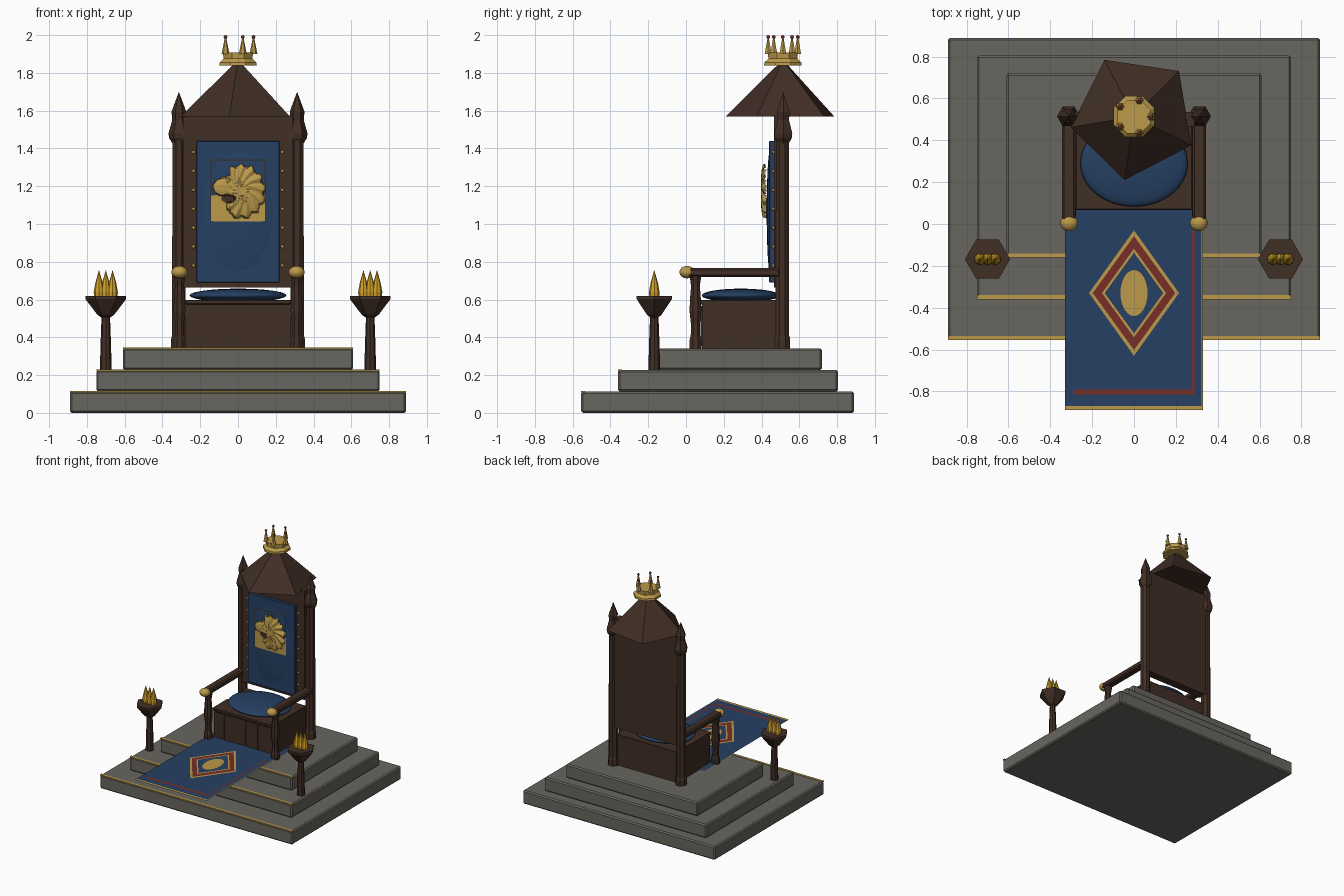
import bpy, bmesh, math
from math import sin, cos, pi, radians

if "Cube" in bpy.data.objects:
    bpy.data.objects.remove(bpy.data.objects["Cube"])


def mat(name, r, g, b):
    m = bpy.data.materials.new(name)
    m.diffuse_color = [((c / 255 + 0.055) / 1.055) ** 2.4 for c in (r, g, b)] + [1]
    m.use_nodes = True
    m.node_tree.nodes["Principled BSDF"].inputs["Base Color"].default_value = m.diffuse_color
    return m


STONE = mat("grey stone", 104, 102, 95)
WOOD = mat("dark wood", 65, 46, 37)
BLUE = mat("royal blue cloth", 38, 64, 99)
GOLD = mat("gold", 187, 154, 74)
RED = mat("deep red", 118, 46, 38)
FLAME = mat("flame yellow", 208, 160, 40)


def finish(name, bm, m, smooth=False):
    me = bpy.data.meshes.new(name)
    bm.to_mesh(me)
    bm.free()
    me.materials.append(m)
    ob = bpy.data.objects.new(name, me)
    bpy.context.collection.objects.link(ob)
    for p in me.polygons:
        p.use_smooth = smooth
    return ob


def box(name, x0, x1, y0, y1, z0, z1, m, bevel=0):
    bm = bmesh.new()
    bmesh.ops.create_cube(bm, size=1)
    for v in bm.verts:
        v.co = ((x0 + x1) / 2 + v.co.x * (x1 - x0), (y0 + y1) / 2 + v.co.y * (y1 - y0),
                (z0 + z1) / 2 + v.co.z * (z1 - z0))
    if bevel:
        bmesh.ops.bevel(bm, geom=bm.edges[:], offset=bevel, segments=1, affect='EDGES')
    return finish(name, bm, m)


def lathe(name, x, y, profile, n, m, rot=0.0, smooth=False, sy=1.0):
    """Revolve (radius, z) points around a vertical axis."""
    bm = bmesh.new()
    rings = []
    for r, z in profile:
        if r == 0:
            rings.append([bm.verts.new((x, y, z))] * n)
        else:
            rings.append([bm.verts.new((x + r * cos(rot + 2 * pi * i / n),
                                        y + sy * r * sin(rot + 2 * pi * i / n), z)) for i in range(n)])
    for a, b in zip(rings, rings[1:]):
        for i in range(n):
            j = (i + 1) % n
            vs = list(dict.fromkeys([a[i], a[j], b[j], b[i]]))
            if len(vs) > 2:
                bm.faces.new(vs)
    for ring, flip in ((rings[0], True), (rings[-1], False)):
        if ring[0] is not ring[1]:
            bm.faces.new(ring[::-1] if flip else ring)
    bmesh.ops.recalc_face_normals(bm, faces=bm.faces[:])
    return finish(name, bm, m, smooth)


def ball(name, c, r, m, seg=16, rings=10, smooth=True):
    bm = bmesh.new()
    bmesh.ops.create_uvsphere(bm, u_segments=seg, v_segments=rings, radius=1)
    for v in bm.verts:
        v.co = [c[i] + v.co[i] * r[i] for i in range(3)]
    return finish(name, bm, m, smooth)


def sheet(name, pts, z, m):
    bm = bmesh.new()
    bm.faces.new([bm.verts.new((x, y, z)) for x, y in pts])
    return finish(name, bm, m)


def rect(x0, x1, y0, y1):
    return [(x0, y0), (x1, y0), (x1, y1), (x0, y1)]


def oval(cy, rx, ry, n):
    return [(rx * cos(2 * pi * i / n), cy + ry * sin(2 * pi * i / n)) for i in range(n)]


# stepped dais with gold edge trims
for i, (hx, y0, y1, z0, z1) in enumerate([(0.89, -0.555, 0.89, 0, 0.113), (0.75, -0.36, 0.805, 0.113, 0.227),
                                          (0.61, -0.16, 0.72, 0.227, 0.342)]):
    box(f"step_{i+1}", -hx, hx, y0, y1, z0, z1, STONE, 0.01)
    box(f"step_trim_{i+1}", -hx, hx, y0, y0 + 0.02, z1 - 0.004, z1 + 0.003, GOLD)

# flat carpet with border lines and diamond motif
Z = 0.35
sheet("carpet", rect(-0.33, 0.33, -0.89, 0.23), Z, BLUE)
sheet("carpet_front_edge", rect(-0.33, 0.33, -0.89, -0.87), Z + 0.001, GOLD)
sheet("carpet_side_edge", rect(0.322, 0.328, -0.87, 0.1), Z + 0.001, GOLD)
sheet("carpet_front_line", rect(-0.29, 0.29, -0.815, -0.79), Z + 0.001, RED)
sheet("carpet_side_line", rect(0.278, 0.29, -0.79, -0.03), Z + 0.001, RED)
for i, (rx, ry, n, m) in enumerate([(0.215, 0.30, 4, GOLD), (0.197, 0.272, 4, RED), (0.153, 0.212, 4, GOLD),
                                    (0.14, 0.193, 4, BLUE), (0.065, 0.11, 24, GOLD)]):
    sheet(f"carpet_motif_{i+1}", oval(-0.33, rx, ry, n), Z + 0.001 * (i + 1), m)

# seat box with front panels
box("seat_box", -0.28, 0.28, 0.085, 0.51, 0.342, 0.58, WOOD)
box("seat_rail", -0.28, 0.28, 0.068, 0.51, 0.575, 0.598, WOOD, 0.004)
for i, (a, b) in enumerate([(-0.26, -0.185), (-0.18, 0.015), (0.02, 0.125), (0.13, 0.265)]):
    box(f"seat_front_panel_{i+1}", a, b, 0.078, 0.09, 0.355, 0.565, WOOD)
ball("seat_cushion", (0, 0.29, 0.622), (0.257, 0.207, 0.036), BLUE, 32, 12)

# back rest
box("back_panel", -0.29, 0.29, 0.465, 0.535, 0.665, 1.575, WOOD)
box("back_cloth", -0.22, 0.22, 0.44, 0.47, 0.69, 1.44, BLUE, 0.004)
ball("back_cushion", (0, 0.448, 1.065), (0.197, 0.021, 0.34), BLUE, 32, 16)

for side in (-1, 1):
    s = "left" if side < 0 else "right"
    # back posts with pinnacles
    lathe(f"{s}_back_post", side * 0.313, 0.51, [(0.045, 0.342), (0.045, 0.39), (0.039, 0.41), (0.037, 1.44)],
          8, WOOD, pi / 8)
    lathe(f"{s}_pinnacle", side * 0.313, 0.515,
          [(0.036, 1.43), (0.052, 1.455), (0.055, 1.48), (0.035, 1.55), (0.039, 1.595), (0, 1.70)], 6, WOOD)
    # turned front leg, arm rest and knob
    lathe(f"{s}_front_leg", side * 0.31, 0.05,
          [(0.035, 0.342), (0.035, 0.38), (0.027, 0.41), (0.026, 0.47), (0.034, 0.54), (0.03, 0.62),
           (0.025, 0.67), (0.033, 0.725)], 8, WOOD, pi / 8)
    xa = side * 0.312
    box(f"{s}_arm", xa - 0.033, xa + 0.033, 0.0, 0.5, 0.72, 0.766, WOOD, 0.01)
    ball(f"{s}_arm_knob", (side * 0.31, 0.005, 0.745), (0.043, 0.04, 0.033), GOLD, 12, 8)
    # gold nails beside the cloth
    for k in range(7):
        ball(f"{s}_nail_{k+1}", (side * 0.235, 0.463, 0.78 + 0.1 * k), (0.009, 0.009, 0.009), GOLD, 8, 6)
    # fire bowl on a stand
    x, y = side * 0.70, -0.168
    lathe(f"{s}_torch_stem", x, y, [(0.031, 0.227), (0.028, 0.36), (0.022, 0.52)], 8, WOOD)
    lathe(f"{s}_torch_bowl", x, y, [(0.024, 0.505), (0.045, 0.52), (0.108, 0.603), (0.108, 0.618)], 6, WOOD)
    for k, dx in enumerate((-0.036, 0, 0.036)):
        lathe(f"{s}_flame_{k+1}", x + dx, y, [(0.026, 0.615), (0.028, 0.64), (0.019, 0.69), (0, 0.757)],
              8, FLAME)

# five sided roof
lathe("roof", 0, 0.513, [(0.306, 1.57), (0, 1.87)], 5, WOOD, radians(-98.5))

# crown with spikes and jewels
lathe("crown_band", 0, 0.513, [(0.108, 1.838), (0.106, 1.855), (0.083, 1.875), (0.086, 1.908)], 8, GOLD, pi / 8)
for k in range(5):
    a = 2 * pi * k / 5
    px, py = 0.082 * cos(a), 0.513 + 0.082 * sin(a)
    lathe(f"crown_spike_{k+1}", px, py, [(0.021, 1.9), (0.003, 1.99)], 6, GOLD)
    ball(f"crown_jewel_{k+1}", (px, py, 1.99), (0.01, 0.01, 0.01), RED, 8, 6)

# gold relief of a maned beast's head, facing left
N = 56


def head(u, v):
    """Relief height: ridged mane, snout and brow; 0 outside."""
    du, dv = u - 0.12, v + 0.02
    r, a = math.hypot(du, dv), math.atan2(dv, du)
    edge = 0.84 + 0.05 * sin(13 * a)
    if u < -0.3:
        edge -= 0.12
    h = 0.0
    if r < edge:
        h = 0.35 + 0.65 * math.sqrt(1 - (r / edge) ** 2) + 0.14 * sin(13 * a + 9 * r) * min(1, 2 * r)
    snout = 1 - ((u + 0.5) / 0.42) ** 2 - ((v - 0.12) / 0.3) ** 2
    if snout > 0:
        h = max(h, 0.45 + 0.5 * math.sqrt(snout))
    if ((u + 0.42) / 0.34) ** 2 + ((v + 0.27) / 0.13) ** 2 < 1:  # open mouth
        h = min(h, 0.12)
    if (u + 0.36) ** 2 + (v - 0.36) ** 2 < 0.006:  # eye
        h -= 0.25
    return h


bm = bmesh.new()
grid = [[None] * (N + 1) for _ in range(N + 1)]
for i in range(N + 1):
    for j in range(N + 1):
        u, v = 2 * i / N - 1, 2 * j / N - 1
        grid[i][j] = bm.verts.new((0.145 * u, 0.425 - 0.027 * head(u, v), 1.177 + 0.165 * v))
for i in range(N):
    for j in range(N):
        u, v = (2 * i + 1) / N - 1, (2 * j + 1) / N - 1
        h = head(u, v)
        # cloth shows through above the head, dark wood tone inside the mouth
        if h == 0 and v > -0.15 and v < 0.95 and abs(u) < 0.97:
            continue
        f = bm.faces.new([grid[i][j], grid[i + 1][j], grid[i + 1][j + 1], grid[i][j + 1]])
        f.material_index = 1 if 0 < h < 0.13 else 0
bmesh.ops.delete(bm, geom=[v for v in bm.verts if not v.link_faces], context='VERTS')
relief = finish("gold_relief", bm, GOLD)
relief.data.materials.append(WOOD)
